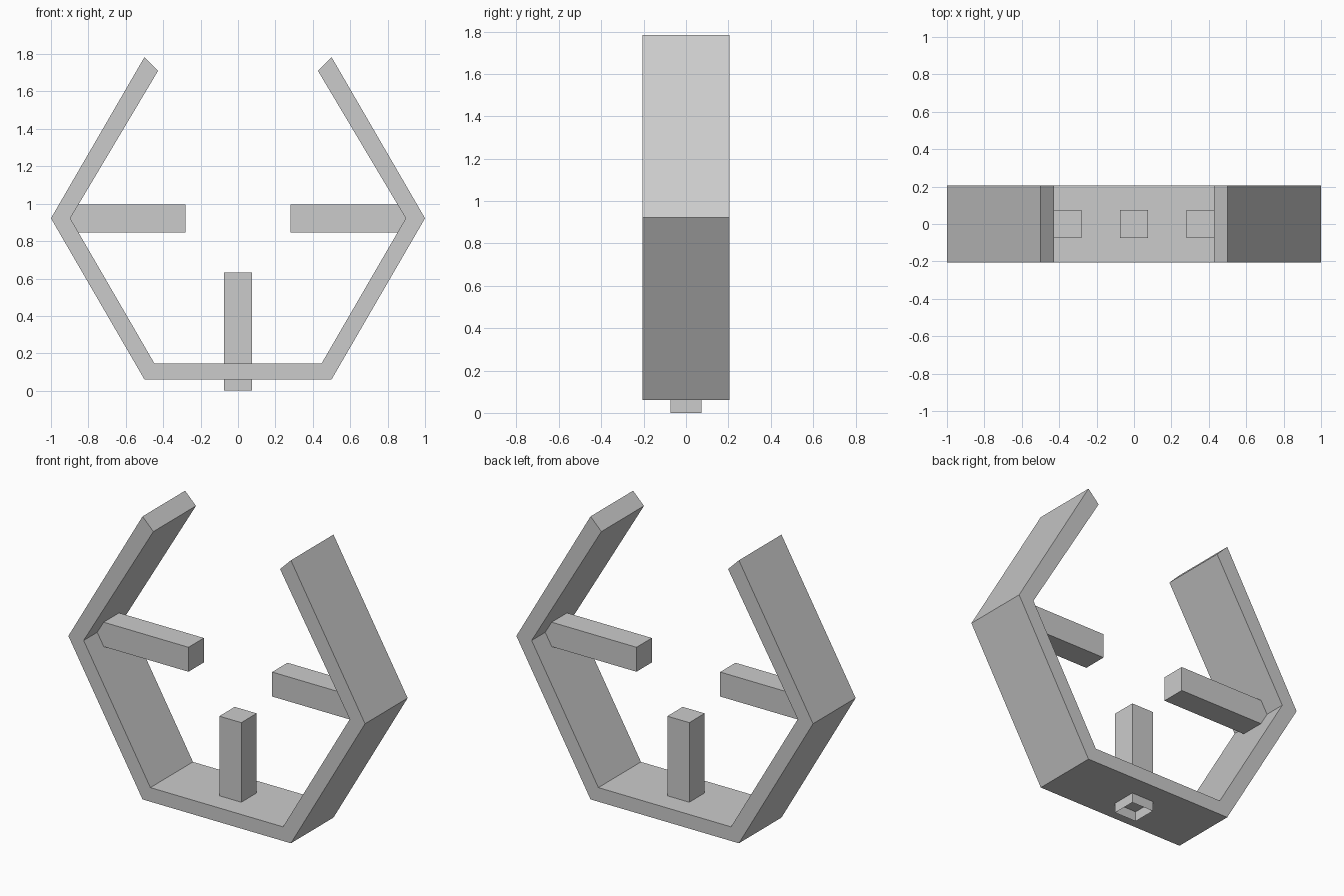
import bpy
import bmesh

if "Cube" in bpy.data.objects:
    bpy.data.objects.remove(bpy.data.objects["Cube"])

def make_object(name, bm):
    bmesh.ops.recalc_face_normals(bm, faces=bm.faces)
    mesh = bpy.data.meshes.new(name)
    bm.to_mesh(mesh)
    bm.free()
    obj = bpy.data.objects.new(name, mesh)
    bpy.context.collection.objects.link(obj)
    return obj

# Open hexagonal frame: outer and inner outline (x, z) of the right half
outer = [(0.5, 0.06), (1.0, 0.922), (0.5, 1.784)]
inner = [(0.447, 0.146), (0.897, 0.922), (0.427, 1.711)]
DEPTH = 0.205

def full(half):
    return [(-x, z) for x, z in reversed(half)] + half

bm = bmesh.new()
rings = []
for (xo, zo), (xi, zi) in zip(full(outer), full(inner)):
    rings.append([bm.verts.new(p) for p in (
        (xo, -DEPTH, zo), (xi, -DEPTH, zi), (xi, DEPTH, zi), (xo, DEPTH, zo))])
for a, b in zip(rings, rings[1:]):
    for i in range(4):
        j = (i + 1) % 4
        bm.faces.new((a[i], a[j], b[j], b[i]))
bm.faces.new(rings[0])
bm.faces.new(rings[-1])
make_object("hexagon_frame", bm)

# Square bars, closed at the inner tip and open at the outer end
def bar(name, lo, hi, open_axis, open_sign):
    bm = bmesh.new()
    bmesh.ops.create_cube(bm, size=1)
    for v in bm.verts:
        v.co = [(l + h) / 2 + c * (h - l) for l, h, c in zip(lo, hi, v.co)]
    bm.normal_update()
    ends = [f for f in bm.faces if f.normal[open_axis] * open_sign > 0.9]
    # keep the outward normals while removing the open end
    bmesh.ops.delete(bm, geom=ends, context='FACES_ONLY')
    make_object(name, bm)

W = 0.074
bar("bottom_bar", (-W, -W, 0), (W, W, 0.631), 2, -1)
bar("left_bar", (-0.913, -W, 0.846), (-0.282, W, 0.995), 0, -1)
bar("right_bar", (0.282, -W, 0.846), (0.913, W, 0.995), 0, 1)
